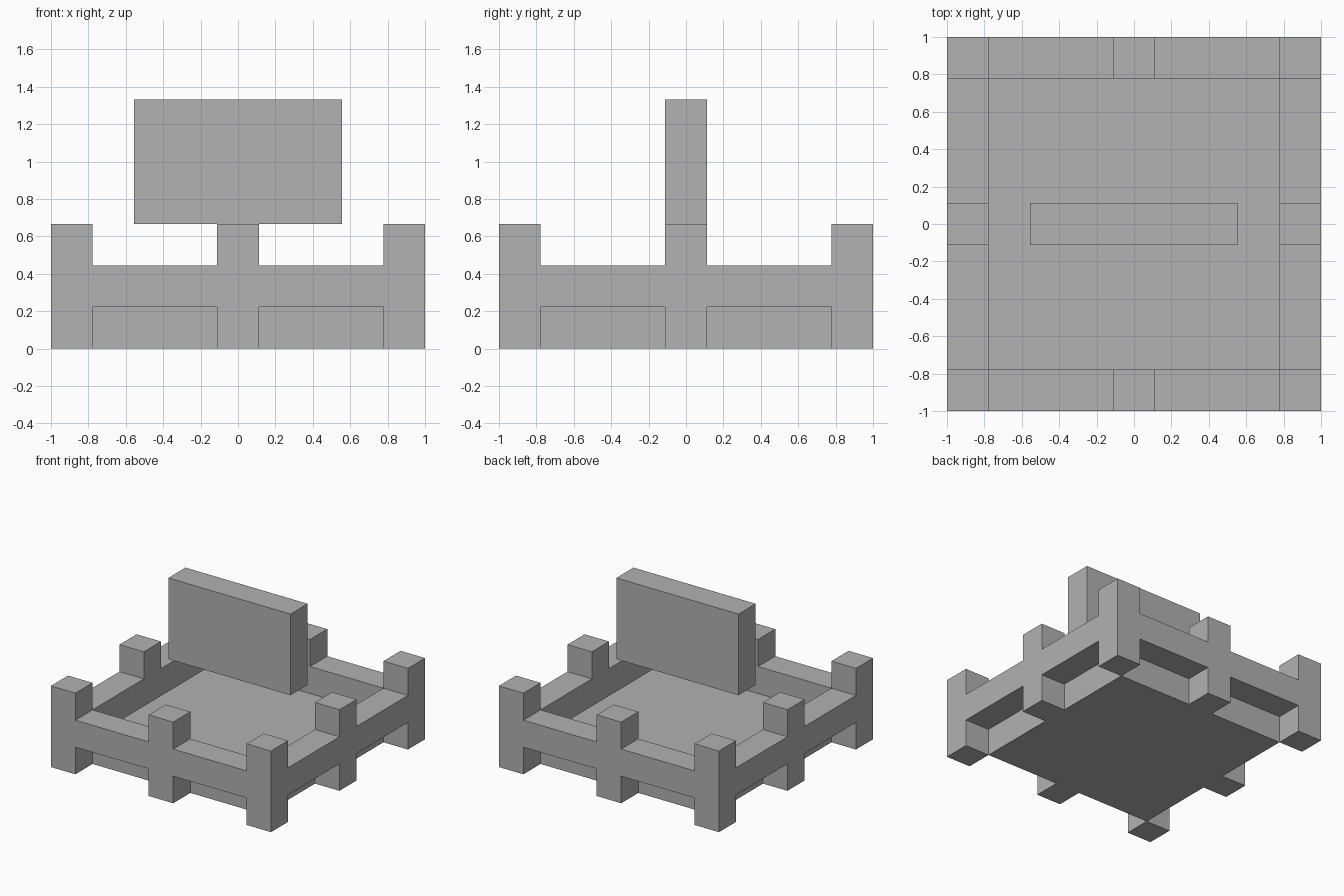
import bpy

old = bpy.data.objects.get("Cube")
if old:
    bpy.data.objects.remove(old, do_unlink=True)

U = 2 / 9  # block size: the model is nine blocks wide

# Single stone grey material
grey = bpy.data.materials.new("stone grey")
grey.use_nodes = True
color = (0.445, 0.445, 0.445, 1)
grey.diffuse_color = color
grey.node_tree.nodes["Principled BSDF"].inputs["Base Color"].default_value = color


def block(name, center, size):
    """Box with center and size given in blocks; center z is the box's bottom."""
    x, y, z = center
    bpy.ops.mesh.primitive_cube_add(size=1, location=(x * U, y * U, (z + size[2] / 2) * U))
    ob = bpy.context.object
    ob.name = name
    ob.scale = [s * U for s in size]
    bpy.ops.object.transform_apply(location=False, rotation=False, scale=True)
    ob.data.materials.append(grey)
    return ob


# Floor slab
block("floor", (0, 0, 0), (7, 7, 1))

# Posts around the border: corners and side middles
for x in (-4, 0, 4):
    for y in (-4, 0, 4):
        if x or y:
            block("post", (x, y, 0), (1, 1, 3))

# Raised rails spanning between neighbouring posts
for side in (-4, 4):
    for along in (-2, 2):
        block("front_back_rail", (along, side, 1), (3, 1, 1))
        block("side_rail", (side, along, 1), (1, 3, 1))

# Upright panel hovering over the middle of the floor
block("floating_panel", (0, 0, 3), (5, 1, 3))
